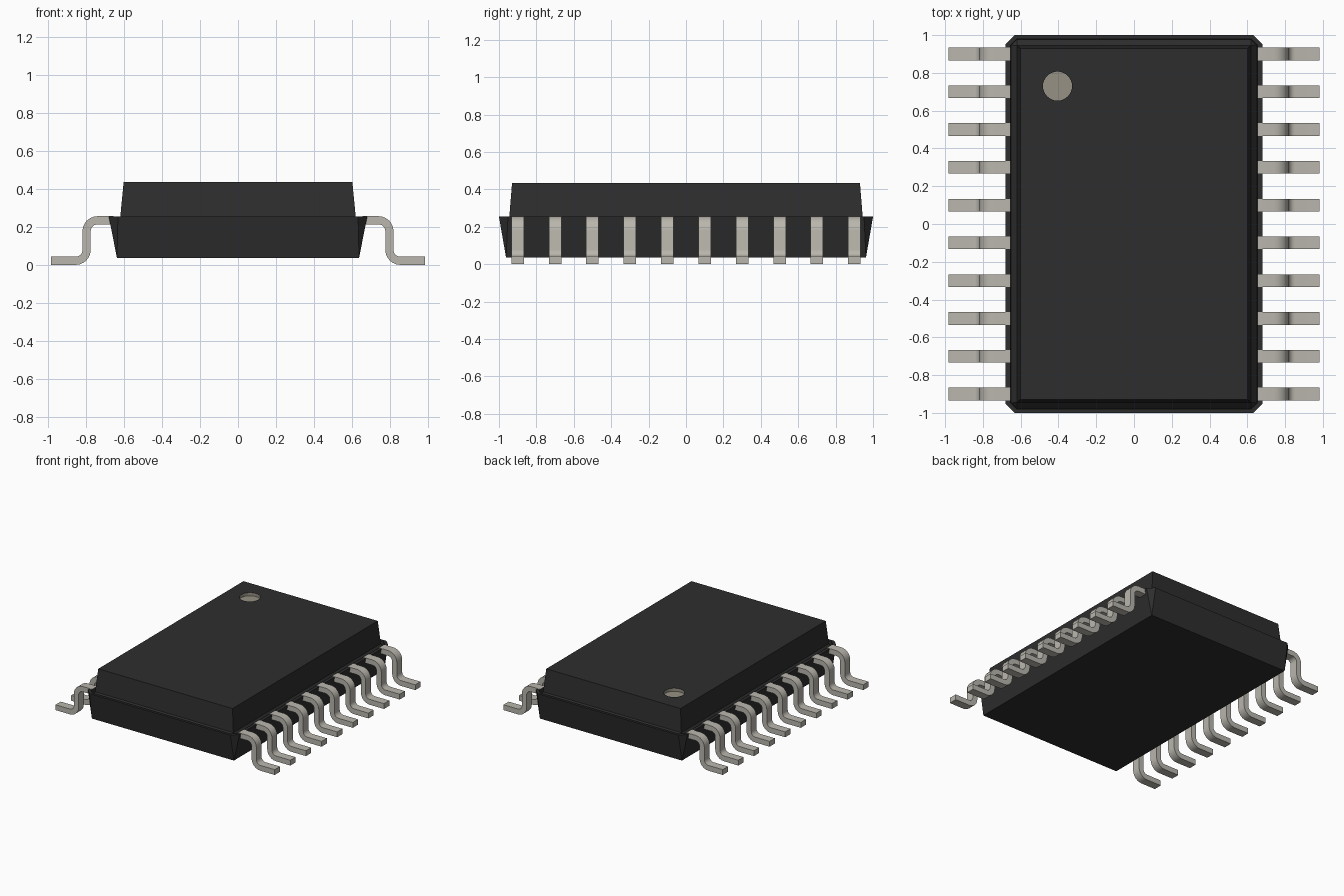
import bpy, bmesh, math

cube = bpy.data.objects.get("Cube")
if cube:
    bpy.data.objects.remove(cube, do_unlink=True)


def material(name, rgb, rough):
    m = bpy.data.materials.new(name)
    m.use_nodes = True
    m.diffuse_color = (*rgb, 1)
    node = m.node_tree.nodes["Principled BSDF"]
    node.inputs["Base Color"].default_value = (*rgb, 1)
    node.inputs["Roughness"].default_value = rough
    return m


black = material("black plastic", (0.027, 0.027, 0.027), 0.6)
silver = material("lead metal", (0.49, 0.47, 0.42), 0.5)
grey = material("marker grey", (0.31, 0.285, 0.235), 0.6)


def make_object(name, bm, mats):
    bmesh.ops.recalc_face_normals(bm, faces=bm.faces)
    mesh = bpy.data.meshes.new(name)
    bm.to_mesh(mesh)
    bm.free()
    for m in mats:
        mesh.materials.append(m)
    ob = bpy.data.objects.new(name, mesh)
    bpy.context.collection.objects.link(ob)
    return ob


def ring(bm, hx, hy, z, c):
    """Rectangle with chamfered corners; c = 0 collapses to sharp corners."""
    pts = [(hx, hy - c), (hx - c, hy), (c - hx, hy), (-hx, hy - c),
           (-hx, c - hy), (c - hx, -hy), (hx - c, -hy), (hx, c - hy)]
    return [bm.verts.new((x, y, z)) for x, y in pts]


# Package body: tapered base, flat rim, groove, tapered lid
sections = [(0.637, 0.962, 0.035, 0.0),
            (0.68, 1.0, 0.254, 0.048),
            (0.655, 0.98, 0.254, 0.035),
            (0.65, 0.977, 0.215, 0.03),
            (0.62, 0.945, 0.25, 0.0),
            (0.602, 0.93, 0.435, 0.0)]
bm = bmesh.new()
rings = [ring(bm, *s) for s in sections]
for a, b in zip(rings, rings[1:]):
    for i in range(8):
        j = (i + 1) % 8
        bm.faces.new((a[i], a[j], b[j], b[i]))
bm.faces.new(rings[0])
bm.faces.new(rings[-1])
bmesh.ops.remove_doubles(bm, verts=bm.verts, dist=1e-5)
body = make_object("package_body", bm, [black, grey])

# Round pin-one dimple cut into the lid
DOT_X, DOT_Y, DOT_R, TOP, DEPTH = -0.405, 0.73, 0.077, 0.435, 0.025
bpy.ops.mesh.primitive_cylinder_add(vertices=32, radius=DOT_R, depth=2 * DEPTH,
                                    location=(DOT_X, DOT_Y, TOP))
cutter = bpy.context.object
cutter.name = "dimple_cutter"
cutter.hide_render = True
mod = body.modifiers.new("dimple", 'BOOLEAN')
mod.operation = 'DIFFERENCE'
mod.solver = 'EXACT'
mod.object = cutter
bpy.ops.object.select_all(action='DESELECT')
bpy.context.view_layer.objects.active = body
body.select_set(True)
bpy.ops.object.modifier_apply(modifier="dimple")
bpy.data.objects.remove(cutter, do_unlink=True)
for p in body.data.polygons:
    near = math.hypot(p.center.x - DOT_X, p.center.y - DOT_Y) < DOT_R + 0.002
    p.material_index = 1 if near and p.center.z < TOP - 0.001 else 0


# Gull-wing lead cross-section, offset from its centre line
HALF_T, HALF_W, BEND = 0.0215, 0.0335, 0.057
X_IN, X_MID, X_OUT, Z_HI, Z_LO = 0.655, 0.797, 0.983, 0.2345, 0.0215


def lead_side(off):
    """One side of the bent strip; off is positive for the upper side."""
    pts = [(X_IN, Z_HI + off)]
    for k in range(7):
        a = math.radians(90 - 15 * k)
        r = BEND + off
        pts.append((X_MID - BEND + r * math.cos(a), Z_HI - BEND + r * math.sin(a)))
    for k in range(7):
        a = math.radians(180 + 15 * k)
        r = BEND - off
        pts.append((X_MID + BEND + r * math.cos(a), Z_LO + BEND + r * math.sin(a)))
    pts.append((X_OUT, Z_LO + off))
    return pts


upper, lower = lead_side(HALF_T), lead_side(-HALF_T)


def make_lead(name, side, y):
    bm = bmesh.new()
    loops = []
    for (xu, zu), (xl, zl) in zip(upper, lower):
        loops.append([bm.verts.new((side * x, y + w, z)) for x, w, z in
                      ((xu, -HALF_W, zu), (xu, HALF_W, zu),
                       (xl, HALF_W, zl), (xl, -HALF_W, zl))])
    for a, b in zip(loops, loops[1:]):
        for i in range(4):
            j = (i + 1) % 4
            bm.faces.new((a[i], a[j], b[j], b[i]))
    bm.faces.new(loops[0])
    bm.faces.new(loops[-1])
    return make_object(name, bm, [silver])


# Ten leads along each long side
bpy.ops.object.select_all(action='DESELECT')
for side, label in ((1, "left"), (-1, "right")):
    for i in range(10):
        lead = make_lead(f"{label}_lead_{i + 1}", side, -0.9 + 0.2 * i)
        lead.select_set(True)
        bpy.context.view_layer.objects.active = lead
bpy.ops.object.shade_smooth_by_angle(angle=math.radians(30))
